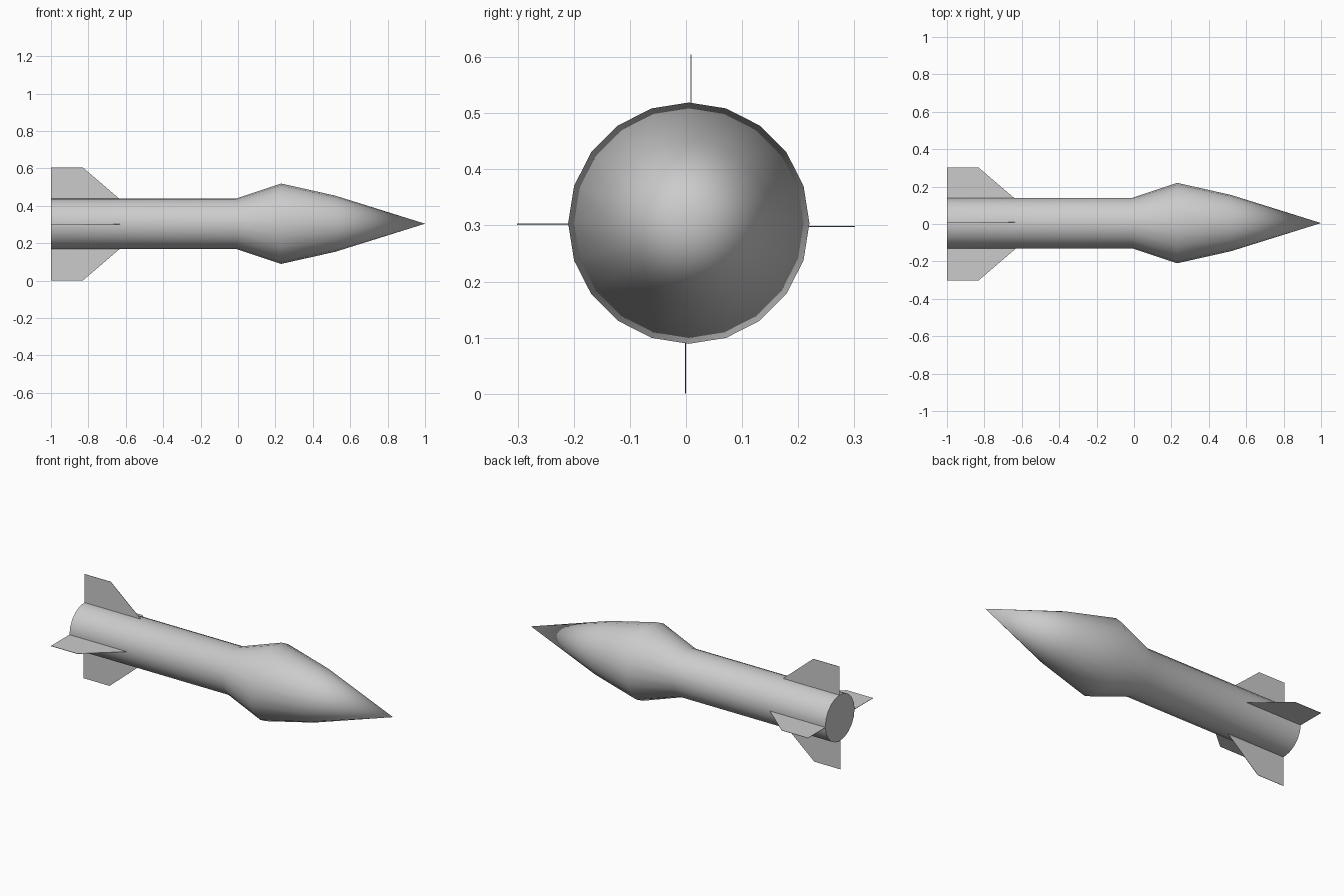
import bpy, bmesh
from math import cos, sin, pi, radians
from mathutils import Matrix, Vector

if "Cube" in bpy.data.objects:
    bpy.data.objects.remove(bpy.data.objects["Cube"])

CY, CZ, SIDES = 0.005, 0.304, 20


def finish(name, bm):
    bmesh.ops.recalc_face_normals(bm, faces=bm.faces)
    mesh = bpy.data.meshes.new(name)
    bm.to_mesh(mesh)
    bm.free()
    ob = bpy.data.objects.new(name, mesh)
    bpy.context.collection.objects.link(ob)
    return ob


# Body: (x, radius) profile turned around the long axis
profile = [(-1, 0.135), (-0.01, 0.135), (0.23, 0.215), (0.52, 0.15)]
bm = bmesh.new()
rings = [[bm.verts.new((x, CY + r * cos(2 * pi * i / SIDES), CZ + r * sin(2 * pi * i / SIDES)))
          for i in range(SIDES)] for x, r in profile]
tip = bm.verts.new((1, CY, CZ))
bm.faces.new(rings[0])
for i in range(SIDES):
    j = (i + 1) % SIDES
    for a, b in zip(rings, rings[1:]):
        bm.faces.new((a[i], a[j], b[j], b[i]))
    bm.faces.new((rings[-1][i], rings[-1][j], tip))
body = finish("rocket_body", bm)
bpy.context.view_layer.objects.active = body
body.select_set(True)
bpy.ops.object.shade_smooth_by_angle(angle=radians(40))

# Four thin tail fins, each slightly offset around the axis
fin_shape = [(-1, 0.13), (-0.63, 0.13), (-0.83, 0.301), (-1, 0.301)]
fins = [("right_fin", 0, (0, 0, 0.298)), ("top_fin", 90, (0, 0.009, 0.304)),
        ("left_fin", 180, (0, 0, 0.302)), ("bottom_fin", 270, (0, -0.001, 0.301))]
for name, angle, origin in fins:
    bm = bmesh.new()
    bm.faces.new([bm.verts.new((x, r, 0)) for x, r in fin_shape])
    bm.transform(Matrix.Translation(Vector(origin)) @ Matrix.Rotation(radians(angle), 4, 'X'))
    fin = finish(name, bm)
    solid = fin.modifiers.new("thickness", 'SOLIDIFY')
    solid.thickness = 0.002
    solid.offset = 0
